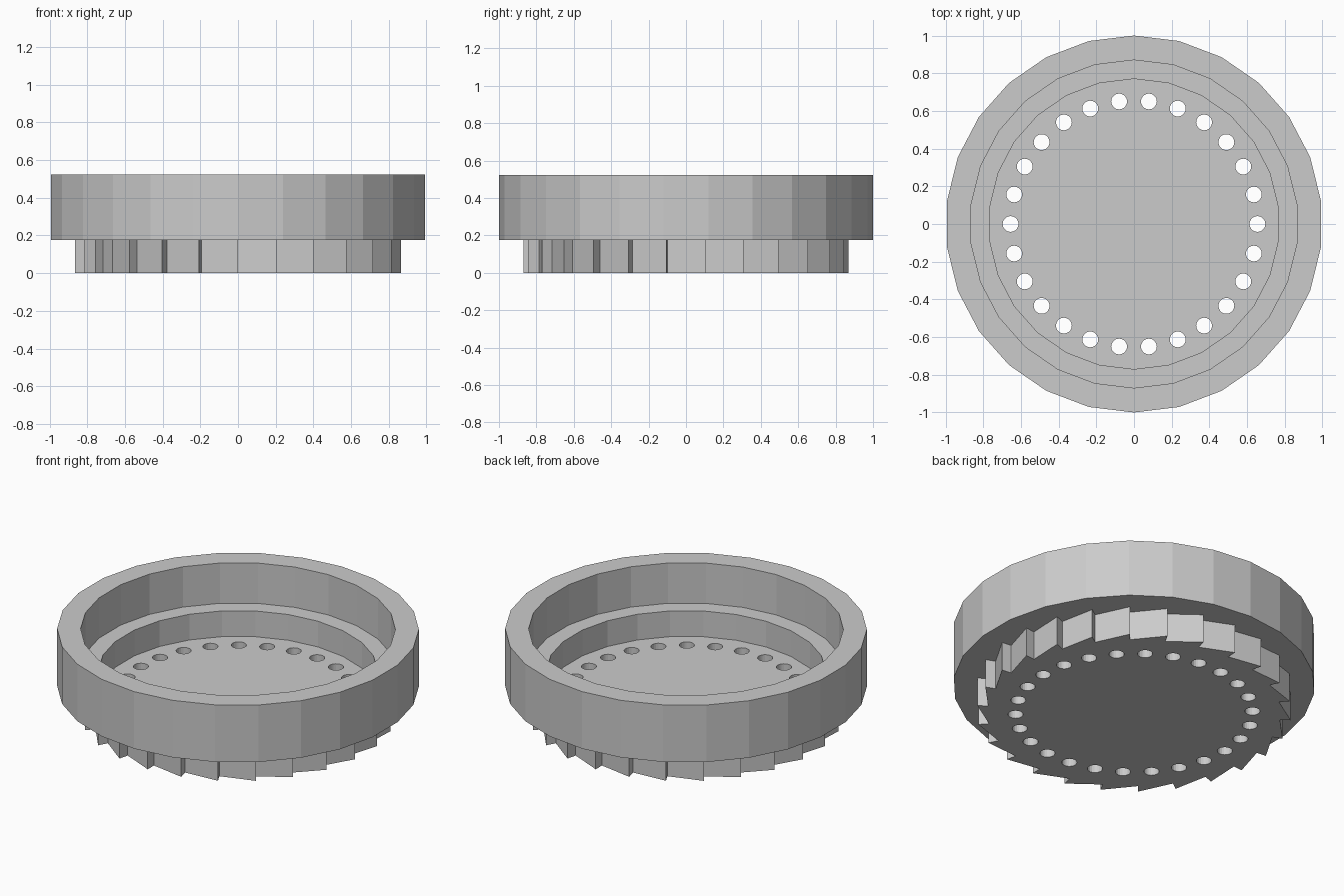
import bpy, bmesh, math

if "Cube" in bpy.data.objects:
    bpy.data.objects.remove(bpy.data.objects["Cube"])

N = 26                       # sides, teeth and holes
STEP = 2 * math.pi / N


def ring(radius, sides=N, start=math.pi / 2, cx=0, cy=0):
    return [(cx + radius * math.cos(start + i * 2 * math.pi / sides),
             cy + radius * math.sin(start + i * 2 * math.pi / sides))
            for i in range(sides)]


def prisms(name, outlines, z0, z1):
    """Extrude each outline between two heights, all in one object."""
    bm = bmesh.new()
    for outline in outlines:
        low = [bm.verts.new((x, y, z0)) for x, y in outline]
        high = [bm.verts.new((x, y, z1)) for x, y in outline]
        bm.faces.new(low[::-1])
        bm.faces.new(high)
        n = len(outline)
        for i in range(n):
            j = (i + 1) % n
            bm.faces.new((low[i], low[j], high[j], high[i]))
    mesh = bpy.data.meshes.new(name)
    bm.to_mesh(mesh)
    bm.free()
    obj = bpy.data.objects.new(name, mesh)
    bpy.context.collection.objects.link(obj)
    return obj


def combine(target, other, operation):
    mod = target.modifiers.new(operation, 'BOOLEAN')
    mod.object = other
    mod.operation = operation
    mod.solver = 'EXACT'
    bpy.context.view_layer.objects.active = target
    bpy.ops.object.modifier_apply(modifier=mod.name)
    bpy.data.objects.remove(other)


grey = bpy.data.materials.new("plain_grey")
grey.diffuse_color = (0.6, 0.6, 0.6, 1)
grey.use_nodes = True
grey.node_tree.nodes["Principled BSDF"].inputs["Base Color"].default_value = grey.diffuse_color

# Rim housing
body = prisms("ratchet_cap", [ring(1.0)], 0.175, 0.523)
body.data.materials.append(grey)

# Saw-tooth ratchet base: each tooth drops radially, then ramps up to the next tip
teeth = []
for i in range(N):
    a = math.pi / 2 + i * STEP
    for r in (0.87, 0.81):
        teeth.append((r * math.cos(a), r * math.sin(a)))
base = prisms("ratchet_base", [teeth], 0.0, 0.22)
base.data.materials.append(grey)
combine(body, base, 'UNION')

# Stepped pocket
for radius, floor in ((0.87, 0.277), (0.77, 0.12)):
    cutter = prisms("pocket_cutter", [ring(radius)], floor, 0.8)
    cutter.data.materials.append(grey)
    combine(body, cutter, 'DIFFERENCE')

# Ring of drilled holes
holes = [ring(0.042, 20, 0, 0.655 * math.cos(i * STEP), 0.655 * math.sin(i * STEP))
         for i in range(N)]
cutter = prisms("hole_cutter", holes, -0.1, 0.2)
cutter.data.materials.append(grey)
combine(body, cutter, 'DIFFERENCE')

for poly in body.data.polygons:
    poly.use_smooth = False
    poly.material_index = 0
